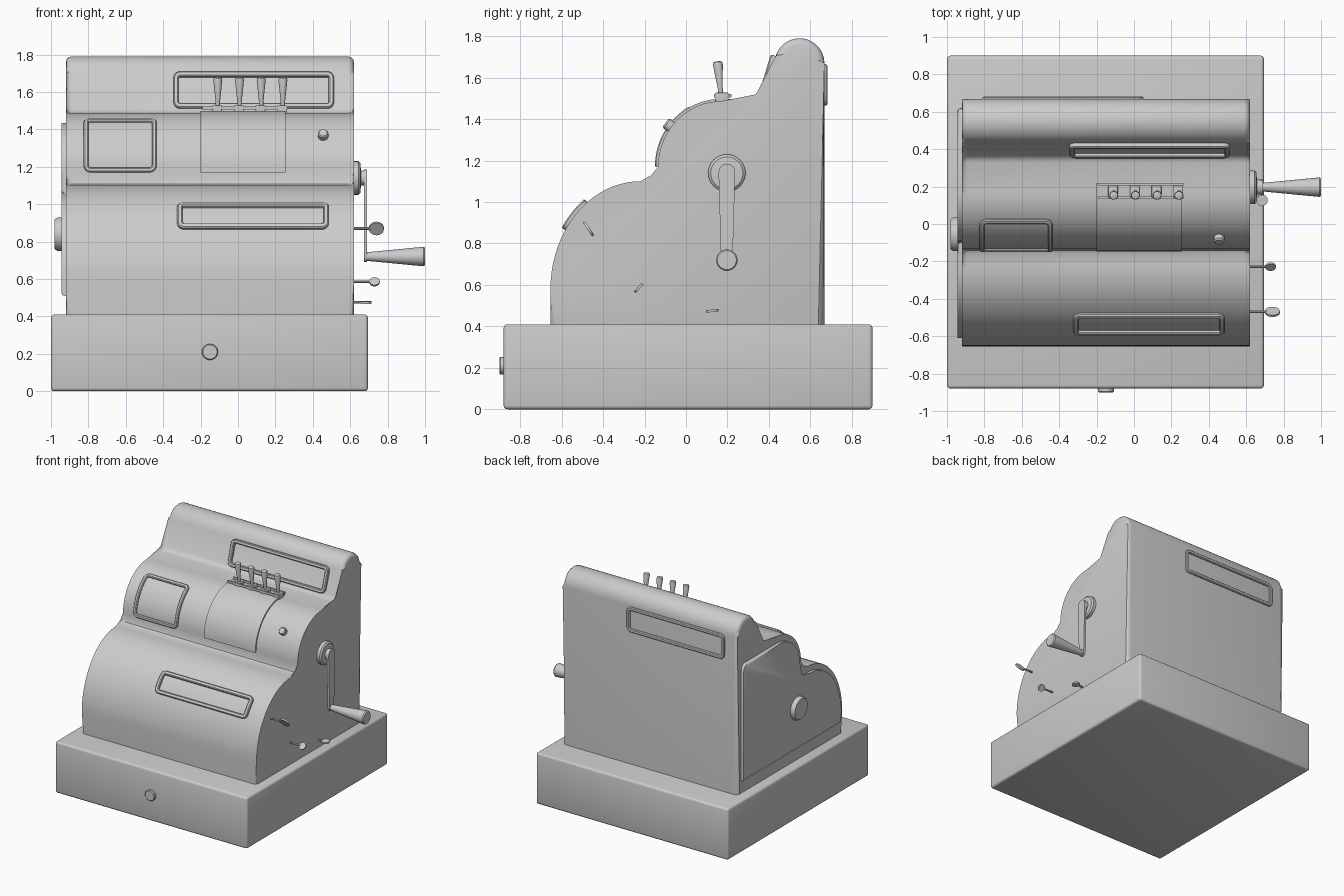
import bpy, bmesh
from math import sin, cos, pi, radians
from mathutils import Vector

old = bpy.data.objects.get("Cube")
if old:
    bpy.data.objects.remove(old, do_unlink=True)

grey = bpy.data.materials.new("plain grey")
grey.use_nodes = True
grey.diffuse_color = (0.6, 0.6, 0.6, 1)
grey.node_tree.nodes["Principled BSDF"].inputs["Base Color"].default_value = (0.6, 0.6, 0.6, 1)


def finish(name, bm):
    bmesh.ops.recalc_face_normals(bm, faces=bm.faces)
    mesh = bpy.data.meshes.new(name)
    bm.to_mesh(mesh)
    bm.free()
    mesh.materials.append(grey)
    obj = bpy.data.objects.new(name, mesh)
    bpy.context.collection.objects.link(obj)
    bpy.ops.object.select_all(action='DESELECT')
    obj.select_set(True)
    bpy.context.view_layer.objects.active = obj
    bpy.ops.object.shade_smooth_by_angle(angle=radians(35))
    return obj


def arc(cy, cz, ry, rz, a0, a1, n):
    angles = [radians(a0 + (a1 - a0) * i / n) for i in range(n + 1)]
    return [(cy + ry * cos(a), cz + rz * sin(a)) for a in angles]


def box(name, x0, x1, y0, y1, z0, z1, bevel=0.0):
    bm = bmesh.new()
    bmesh.ops.create_cube(bm, size=1)
    for v in bm.verts:
        v.co = [a + (b - a) * (c + 0.5) for a, b, c in zip((x0, y0, z0), (x1, y1, z1), v.co)]
    if bevel:
        bmesh.ops.bevel(bm, geom=bm.edges[:], offset=bevel, segments=3, profile=0.5, affect='EDGES')
    return finish(name, bm)


def prism(name, profile, x0, x1, bevel=0.0, segments=3):
    """Extrude a (y, z) outline along x and round its end rims."""
    bm = bmesh.new()
    ends = [[bm.verts.new((x, y, z)) for y, z in profile] for x in (x0, x1)]
    n = len(profile)
    for loop in ends:
        bm.faces.new(loop)
    for i in range(n):
        j = (i + 1) % n
        bm.faces.new((ends[0][i], ends[0][j], ends[1][j], ends[1][i]))
    if bevel:
        rims = [e for e in bm.edges if abs(e.verts[0].co.x - e.verts[1].co.x) < 1e-5]
        bmesh.ops.bevel(bm, geom=rims, offset=bevel, segments=segments, profile=0.5,
                        affect='EDGES', clamp_overlap=False)
    return finish(name, bm)


def lathe(name, base, axis, points, n=24):
    """Revolve (radius, distance) points around an axis."""
    turn = Vector((0, 0, 1)).rotation_difference(Vector(axis).normalized())
    bm = bmesh.new()
    rings = []
    for r, t in points:
        rings.append([bm.verts.new(Vector(base) + turn @ Vector((r * cos(a), r * sin(a), t)))
                      for a in (2 * pi * i / n for i in range(n))])
    for lo, hi in zip(rings, rings[1:]):
        for i in range(n):
            j = (i + 1) % n
            bm.faces.new((lo[i], lo[j], hi[j], hi[i]))
    bm.faces.new(rings[0])
    bm.faces.new(rings[-1])
    return finish(name, bm)


def rounded_loop(x0, x1, v0, v1, r, side=10, corner=4):
    """Rounded rectangle with subdivided sides, so it can follow a curve."""
    centres = [(x1 - r, v1 - r), (x0 + r, v1 - r), (x0 + r, v0 + r), (x1 - r, v0 + r)]
    pts = []
    for k, (cx, cv) in enumerate(centres):
        turn = [(cx + r * cos(a), cv + r * sin(a))
                for a in (pi / 2 * (k + i / corner) for i in range(corner + 1))]
        if pts:
            px, pv = pts[-1]
            pts += [(px + (turn[0][0] - px) * i / side, pv + (turn[0][1] - pv) * i / side)
                    for i in range(1, side)]
        pts += turn
    px, pv = pts[-1]
    ex, ev = pts[0]
    return pts + [(px + (ex - px) * i / side, pv + (ev - pv) * i / side) for i in range(1, side)]


def frame(name, surface, x0, x1, v0, v1, border=0.028, height=0.02):
    """Raised rounded frame laid on a surface(x, v, h)."""
    soft = 0.006
    section = [(0, -0.015), (0, height - soft), (soft, height),
               (border - soft, height), (border, height - soft), (border, -0.015)]
    bm = bmesh.new()
    loops = []
    for inset, h in section:
        pts = rounded_loop(x0 + inset, x1 - inset, v0 + inset, v1 - inset, 0.036 - inset)
        loops.append([bm.verts.new(surface(x, v, h)) for x, v in pts])
    n = len(loops[0])
    for a, b in zip(loops, loops[1:] + loops[:1]):
        for i in range(n):
            j = (i + 1) % n
            bm.faces.new((a[i], a[j], b[j], b[i]))
    return finish(name, bm)


# Surfaces that the frames follow
def lower_hump(x, v, h):
    a = pi - v / 0.48
    return (x, -0.22 + (0.434 + h) * cos(a), 0.58 + (0.52 + h) * sin(a))


def middle_hump(x, v, h):
    a = pi - v / 0.31
    return (x, 0.17 + (0.305 + h) * cos(a), 1.17 + (0.317 + h) * sin(a))


def top_slope(x, v, h):
    return (x, 0.37 + 0.289 * v - 0.957 * h, 1.515 + 0.957 * v + 0.289 * h)


def back_wall(x, v, h):
    return (x, 0.668 + h, v)


# Drawer base with its lock
box("drawer_base", -1, 0.695, -0.88, 0.9, 0, 0.41, 0.018)
lathe("drawer_lock", (-0.15, -0.87, 0.21), (0, -1, 0), [(0.043, 0), (0.043, 0.025), (0.038, 0.03)])

# Stepped body
body = ([(-0.654, 0.36)] + arc(-0.22, 0.58, 0.434, 0.52, 180, 90, 20)
        + [(-0.16, 1.10), (-0.143, 1.108), (-0.137, 1.125)]
        + arc(0.17, 1.17, 0.305, 0.317, 180, 90, 18)
        + [(0.33, 1.487), (0.353, 1.494), (0.37, 1.515)]
        + arc(0.548, 1.67, 0.12, 0.12, 162, 0, 16) + [(0.668, 0.36)])
prism("body", body, -0.92, 0.62, 0.03)

# Side cover with its knob
cover = ([(-0.61, 0.51)] + arc(-0.22, 0.58, 0.39, 0.475, 180, 90, 16) + [(-0.1, 1.06)]
         + arc(0.17, 1.17, 0.26, 0.265, 180, 90, 14)
         + arc(0.57, 1.385, 0.05, 0.05, 90, 0, 4) + [(0.62, 0.51)])
prism("side_cover", cover, -0.945, -0.89, 0.018, 2)
lathe("side_knob", (-0.93, -0.055, 0.84), (-1, 0, 0), [(0.09, 0), (0.09, 0.035), (0.08, 0.05)], 32)

# Window and slot frames
frame("receipt_window_frame", middle_hump, -0.825, -0.435, 0.0, 0.335, 0.026, 0.015)
frame("front_slot_frame", lower_hump, -0.325, 0.485, 0.278, 0.45)
frame("display_frame", top_slope, -0.345, 0.513, -0.005, 0.2)
frame("back_display_frame", back_wall, -0.81, 0.05, 1.465, 1.665, height=0.014)

# Curved key plate and the round button beside it
sheet = (arc(0.17, 1.17, 0.316, 0.328, 180, 90, 18) + [(0.22, 1.498), (0.22, 1.48)]
         + arc(0.17, 1.17, 0.295, 0.307, 90, 180, 18))
prism("key_plate", sheet, -0.2, 0.255)
lathe("round_button", (0.455, -0.068, 1.36), (0, -0.8, 0.6),
      [(0.028, -0.01), (0.028, 0.03), (0.022, 0.038)], 20)

# Row of upright levers
for y in (0.135, 0.207):
    box("lever_rail", -0.19, 0.265, y, y + 0.012, 1.505, 1.522)
for i in range(4):
    x = -0.108 + 0.116 * i
    box("lever_block", x - 0.03, x + 0.022, 0.142, 0.205, 1.48, 1.528, 0.005)
    lathe("lever", (x, 0.168, 1.52), (0, -0.1, 1),
          [(0.012, 0), (0.012, 0.03), (0.024, 0.145), (0.021, 0.156), (0.01, 0.16)], 16)

# Crank
lathe("crank_hub", (0.61, 0.197, 1.14), (1, 0, 0),
      [(0.09, 0), (0.09, 0.035), (0.078, 0.045), (0.04, 0.047), (0.04, 0.07)], 32)
arm = arc(0.197, 1.145, 0.04, 0.04, 0, 180, 8) + arc(0.197, 0.72, 0.028, 0.028, 180, 360, 8)
prism("crank_arm", arm, 0.673, 0.69)
lathe("crank_handle", (0.68, 0.197, 0.72), (1, 0, 0),
      [(0.022, 0), (0.024, 0.02), (0.05, 0.29), (0.052, 0.312), (0.046, 0.32)])

# Flat keys beside the crank: y, z, centre x, radius, disc tilt
for y, z, x, r, tilt in ((-0.47, 0.87, 0.74, 0.04, -56), (-0.228, 0.585, 0.73, 0.028, 48),
                         (0.127, 0.475, 0.685, 0.03, 5)):
    a = radians(tilt)
    normal = Vector((0, -sin(a), cos(a)))
    lathe("key_stem", (0.61, y, z), (1, 0, 0), [(0.007, 0), (0.007, x - r - 0.6)], 10)
    lathe("key_disc", Vector((x, y, z)) - normal * 0.006, normal, [(r, 0), (r, 0.012)], 20)
